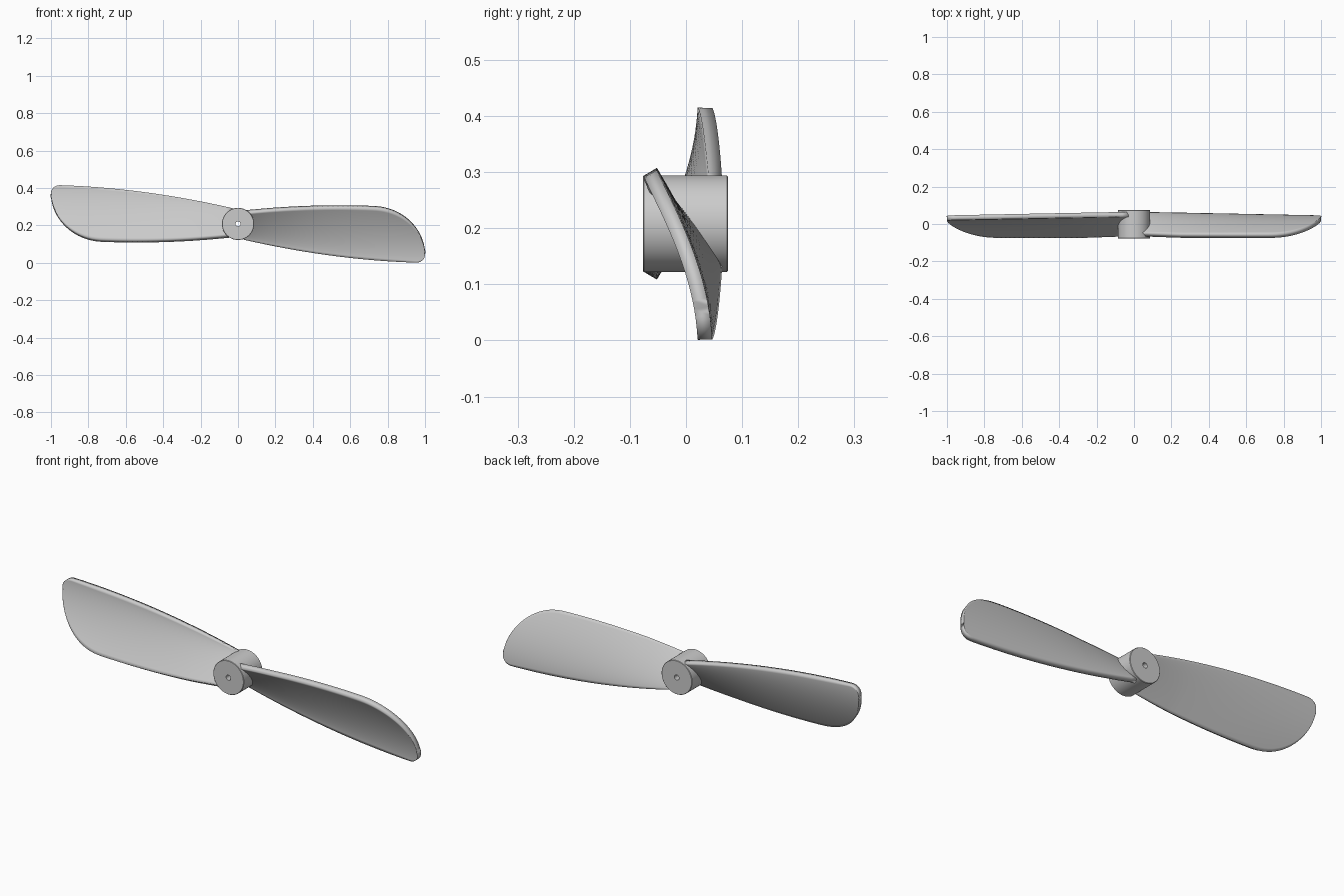
import bpy, bmesh, math

if "Cube" in bpy.data.objects:
    bpy.data.objects.remove(bpy.data.objects["Cube"])

HUB_Z = 0.208
STATIONS, CHORD = 48, 20

grey = bpy.data.materials.new("plain grey")
grey.use_nodes = True
grey.diffuse_color = (0.6, 0.6, 0.6, 1)
grey.node_tree.nodes["Principled BSDF"].inputs["Base Color"].default_value = (0.6, 0.6, 0.6, 1)


def make_object(name, bm):
    bmesh.ops.recalc_face_normals(bm, faces=bm.faces)
    mesh = bpy.data.meshes.new(name)
    bm.to_mesh(mesh)
    bm.free()
    mesh.materials.append(grey)
    obj = bpy.data.objects.new(name, mesh)
    bpy.context.collection.objects.link(obj)
    obj.location.z = HUB_Z
    return obj


def smooth(obj, degrees):
    bpy.ops.object.select_all(action='DESELECT')
    obj.select_set(True)
    bpy.context.view_layer.objects.active = obj
    bpy.ops.object.shade_smooth_by_angle(angle=math.radians(degrees))


def leading(x):
    return 0.093 - 0.11 * (x - 0.55) ** 2


def trailing(x):
    return -0.072 - 0.25 * x + 0.114 * x * x


def outline(x):
    """Lower and upper blade edge, closing in a rounded tip."""
    tip = -0.165
    u = min(1, max(0, (x - 0.72) / 0.28))
    v = min(1, max(0, (x - 0.95) / 0.05))
    low = tip + (trailing(x) - tip) * math.sqrt(1 - v ** 2)
    high = tip + (leading(x) - tip) * math.sqrt(1 - u ** 2.2)
    return low, high


def camber(x, z):
    """Depth of the twisted, cambered blade surface."""
    t = max(0, (z - trailing(x)) / (leading(x) - trailing(x)))
    back = 0.053 - 0.02 * x
    front = -0.063 + 0.008 * max(0, 1 - 4 * x)
    return back + (front - back) * t ** (1.2 + 0.6 * x)


def make_blade(name, turn):
    bm = bmesh.new()
    rows = []
    for i in range(STATIONS + 1):
        x = 0.03 + 0.97 * math.sin(i / STATIONS * math.pi / 2)
        low, high = outline(x)
        zs = [low + (high - low) * j / CHORD for j in range(CHORD + 1)]
        rows.append([bm.verts.new((x, camber(x, z), z)) for z in zs])
    for a, b in zip(rows, rows[1:]):
        for j in range(CHORD):
            bm.faces.new((a[j], b[j], b[j + 1], a[j + 1]))
    bmesh.ops.remove_doubles(bm, verts=bm.verts, dist=0.00005)
    obj = make_object(name, bm)
    obj.rotation_euler.y = turn
    thick = obj.modifiers.new("thickness", 'SOLIDIFY')
    thick.thickness = 0.026
    thick.offset = 0
    smooth(obj, 40)
    return obj


# Two blades, half a turn apart
make_blade("left_blade", 0)
make_blade("right_blade", math.pi)

# Hub: lathed ring with a shaft hole and slightly softened rims
bm = bmesh.new()
SIDES = 64
profile = [(0.013, -0.077), (0.084, -0.077), (0.086, -0.075),
           (0.086, 0.073), (0.084, 0.075), (0.013, 0.075)]
rings = []
for k in range(SIDES):
    a = 2 * math.pi * k / SIDES
    rings.append([bm.verts.new((r * math.cos(a), y, r * math.sin(a))) for r, y in profile])
for k in range(SIDES):
    p, q = rings[k], rings[(k + 1) % SIDES]
    for j in range(len(profile)):
        n = (j + 1) % len(profile)
        bm.faces.new((p[j], q[j], q[n], p[n]))
smooth(make_object("hub", bm), 30)
